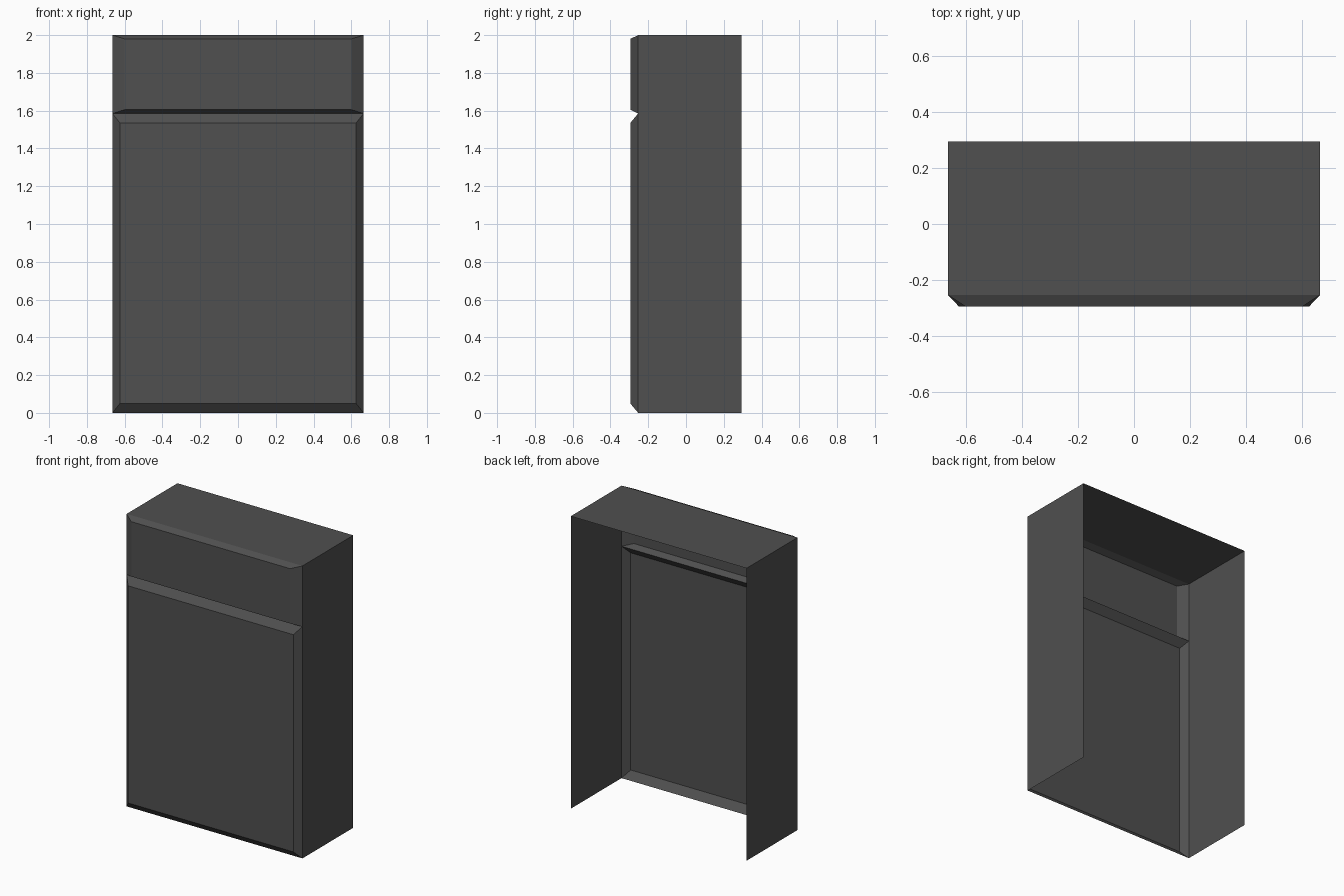
import bpy
import bmesh

cube = bpy.data.objects.get("Cube")
if cube:
    bpy.data.objects.remove(cube, do_unlink=True)

HALF_W, BACK, RIM, FRONT = 0.665, 0.295, -0.253, -0.295
TOP, SPLIT = 2.0, 1.585

grey = bpy.data.materials.new("dark grey")
grey.use_nodes = True
colour = (0.08, 0.08, 0.08, 1)
grey.diffuse_color = colour
grey.node_tree.nodes["Principled BSDF"].inputs["Base Color"].default_value = colour


def make_part(name, faces):
    """Build a flat-shaded sheet object from lists of corner points."""
    bm = bmesh.new()
    for corners in faces:
        bm.faces.new([bm.verts.new(c) for c in corners])
    bmesh.ops.remove_doubles(bm, verts=bm.verts, dist=0.0001)
    mesh = bpy.data.meshes.new(name)
    bm.to_mesh(mesh)
    bm.free()
    mesh.materials.append(grey)
    obj = bpy.data.objects.new(name, mesh)
    bpy.context.collection.objects.link(obj)
    return obj


def rectangle(x, y, low, high):
    return [(-x, y, low), (x, y, low), (x, y, high), (-x, y, high)]


def raised_front(name, low, high, inset_x, inset_z):
    """Raised centre panel surrounded by four sloping edges."""
    outer = rectangle(HALF_W, RIM, low, high)
    inner = rectangle(HALF_W - inset_x, FRONT, low + inset_z, high - inset_z)
    faces = [inner]
    for i in range(4):
        j = (i + 1) % 4
        faces.append([outer[i], outer[j], inner[j], inner[i]])
    make_part(name, faces)


# Open-backed, open-bottomed carcass: two sides and a top
for name, s in (("left_side", 1), ("right_side", -1)):
    x = s * HALF_W
    side = [(x, RIM, 0), (x, BACK, 0), (x, BACK, TOP), (x, RIM, TOP)]
    make_part(name, [side if s > 0 else side[::-1]])
make_part("top_panel", [[(-HALF_W, RIM, TOP), (HALF_W, RIM, TOP),
                         (HALF_W, BACK, TOP), (-HALF_W, BACK, TOP)]])

# Door below and drawer above, meeting in a V groove
raised_front("door_front", 0, SPLIT, 0.04, 0.05)
raised_front("drawer_front", SPLIT, TOP, 0.064, 0.02)
